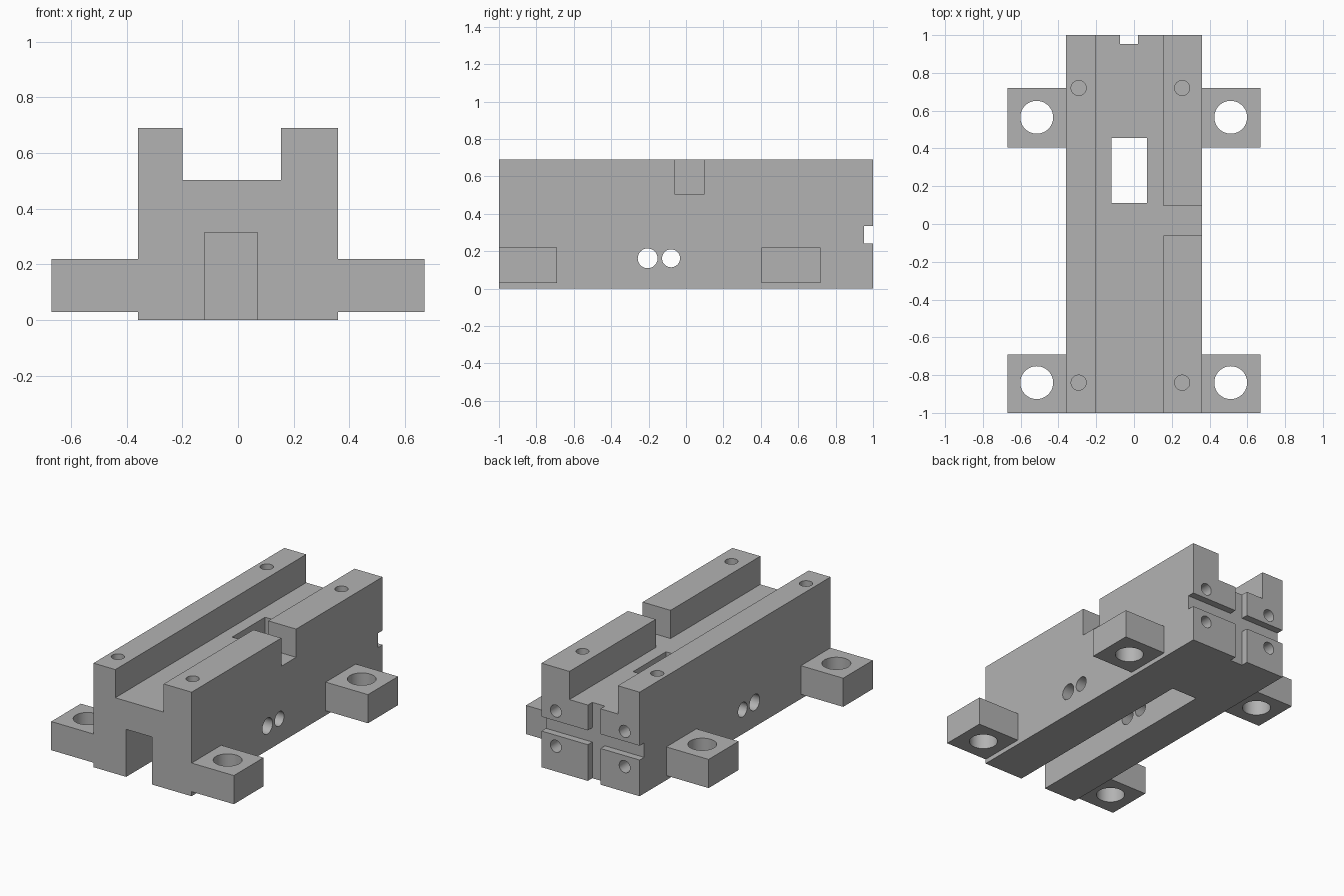
import bpy
import math

cube = bpy.data.objects.get("Cube")
if cube:
    bpy.data.objects.remove(cube, do_unlink=True)

grey = bpy.data.materials.new("machined grey")
grey.use_nodes = True
colour = (0.45, 0.45, 0.45, 1)
grey.diffuse_color = colour
grey.node_tree.nodes["Principled BSDF"].inputs["Base Color"].default_value = colour


def box(name, x, y, z):
    """Box from (low, high) pairs on each axis."""
    spans = (x, y, z)
    bpy.ops.mesh.primitive_cube_add(size=1, location=[sum(s) / 2 for s in spans])
    ob = bpy.context.object
    ob.name = name
    ob.scale = [s[1] - s[0] for s in spans]
    bpy.ops.object.transform_apply(location=True, rotation=True, scale=True)
    ob.data.materials.append(grey)
    return ob


def drill(centre, radius, depth, axis):
    """Cylinder cutter along one axis."""
    turn = {"x": (0, math.pi / 2, 0), "y": (math.pi / 2, 0, 0), "z": (0, 0, 0)}[axis]
    bpy.ops.mesh.primitive_cylinder_add(vertices=48, radius=radius, depth=depth,
                                        location=centre, rotation=turn)
    ob = bpy.context.object
    ob.name = "drill_cutter"
    bpy.ops.object.transform_apply(location=True, rotation=True, scale=True)
    ob.data.materials.append(grey)
    return ob


def combine(target, tool, operation):
    mod = target.modifiers.new(operation, "BOOLEAN")
    mod.operation = operation
    mod.solver = "EXACT"
    mod.object = tool
    bpy.ops.object.select_all(action="DESELECT")
    target.select_set(True)
    bpy.context.view_layer.objects.active = target
    bpy.ops.object.modifier_apply(modifier=mod.name)
    bpy.data.objects.remove(tool, do_unlink=True)


# Main block with four mounting lugs
body = box("slotted_block", (-0.36, 0.36), (-1, 1), (0, 0.69))
for side in (-1, 1):
    for y in ((-1, -0.69), (0.405, 0.72)):
        x = sorted((side * 0.3, side * 0.67))
        combine(body, box("mounting_lug", x, y, (0.03, 0.22)), "UNION")

# Channels, window, rail gap and crossed grooves on the back
cutters = [
    box("top_channel", (-0.2, 0.155), (-1.1, 1.1), (0.503, 0.8)),
    box("rail_gap", (0.1, 0.5), (-0.06, 0.095), (0.503, 0.8)),
    box("bottom_channel", (-0.12, 0.07), (-1.1, 0.455), (-0.1, 0.315)),
    box("window", (-0.12, 0.07), (0.11, 0.455), (0.2, 0.6)),
    box("upright_groove", (-0.073, 0.02), (0.953, 1.1), (-0.1, 0.8)),
    box("level_groove", (-0.5, 0.5), (0.953, 1.1), (0.24, 0.335)),
]

# Lug holes and blind holes in the rails
for x in (-0.515, 0.512):
    for y in (-0.84, 0.565):
        cutters.append(drill((x, y, 0.12), 0.087, 0.5, "z"))
for x in (-0.293, 0.255):
    for y in (-0.84, 0.72):
        cutters.append(drill((x, y, 0.69), 0.04, 0.3, "z"))

# Blind holes in the back face
for x in (-0.25, 0.255):
    for z in (0.167, 0.4):
        cutters.append(drill((x, 1, z), 0.04, 0.3, "y"))

# Cross holes through both sides
cutters.append(drill((0, -0.205, 0.162), 0.053, 1, "x"))
cutters.append(drill((0, -0.08, 0.162), 0.048, 1, "x"))

for cutter in cutters:
    combine(body, cutter, "DIFFERENCE")

bpy.ops.object.select_all(action="DESELECT")
body.select_set(True)
bpy.context.view_layer.objects.active = body
bpy.ops.object.shade_smooth_by_angle(angle=math.radians(30))
